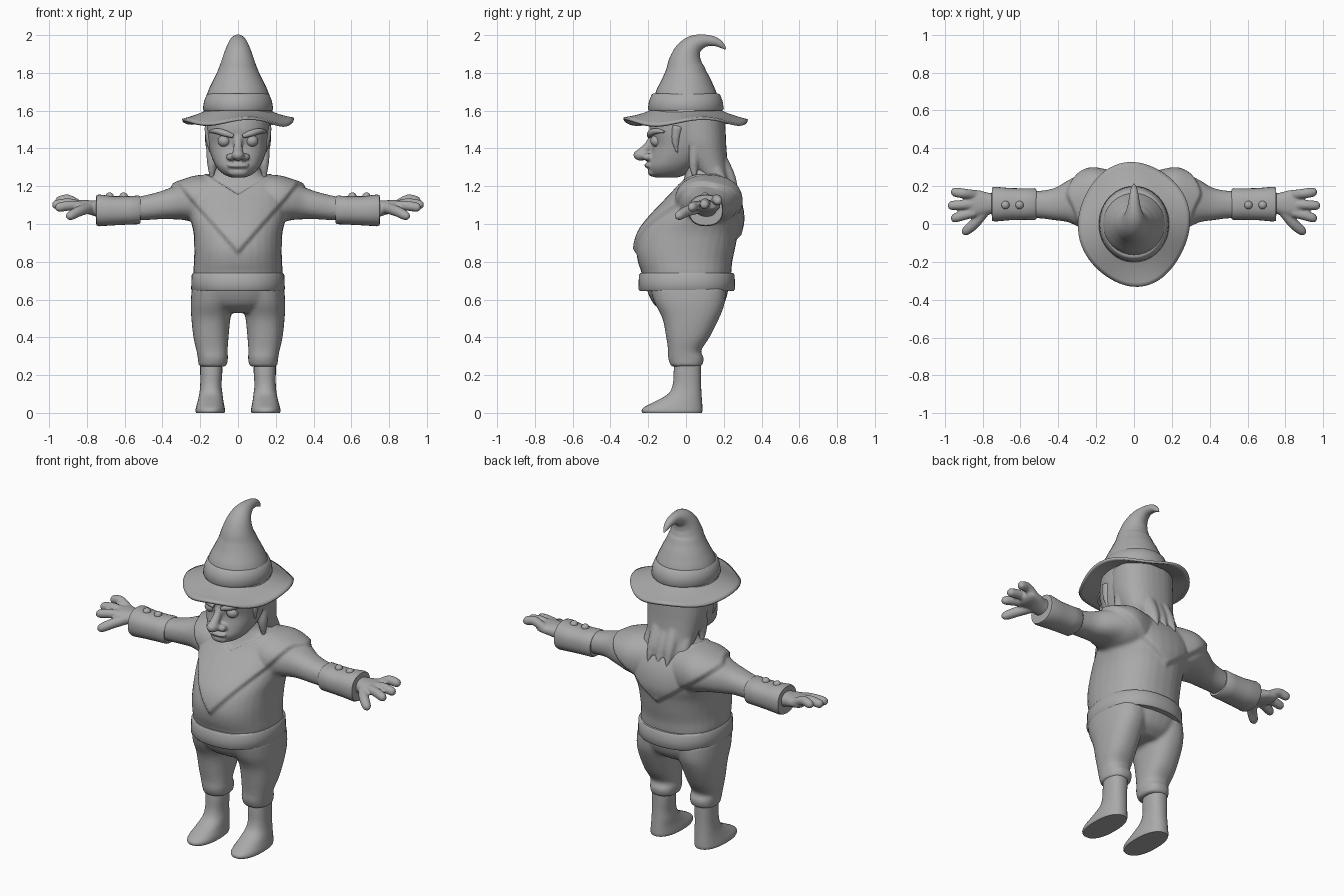
import bpy, bmesh, math
from mathutils import Vector, Matrix

start_cube = bpy.data.objects.get("Cube")
if start_cube:
    bpy.data.objects.remove(start_cube)

clay = bpy.data.materials.new("grey clay")
clay.use_nodes = True
grey = (0.4, 0.4, 0.4, 1)
clay.diffuse_color = grey
for node in clay.node_tree.nodes:
    if node.type == 'BSDF_PRINCIPLED':
        node.inputs["Base Color"].default_value = grey


def smooth_rows(rows, steps):
    """Catmull-Rom interpolation through rows of numbers."""
    if steps == 1:
        return list(rows)
    result = []
    last = len(rows) - 1
    for i in range(last):
        a, b, c, d = (rows[max(0, min(last, i + k))] for k in (-1, 0, 1, 2))
        for step in range(steps):
            t = step / steps
            result.append([q + t / 2 * (r - p + t * (2 * p - 5 * q + 4 * r - s + t * (3 * (q - r) + s - p)))
                           for p, q, r, s in zip(a, b, c, d)])
    result.append(rows[last])
    return result


def skin(bm, rings):
    """Join rings of points with quads and close both ends."""
    loops = [[bm.verts.new(point) for point in ring] for ring in rings]
    count = len(loops[0])
    for low, high in zip(loops, loops[1:]):
        for j in range(count):
            k = (j + 1) % count
            bm.faces.new((low[j], low[k], high[k], high[j]))
    bm.faces.new(loops[0])
    bm.faces.new(loops[-1])


def power(value, exponent):
    return math.copysign(abs(value) ** exponent, value)


def loft(bm, rows, axis='Z', steps=4, sides=32, boxy=0.87):
    """Each row is position along the axis, then low and high limits of both other axes."""
    rings = []
    for pos, u0, u1, v0, v1 in smooth_rows(rows, steps):
        ring = []
        for j in range(sides):
            angle = math.tau * j / sides
            u = (u0 + u1) / 2 + (u1 - u0) / 2 * power(math.cos(angle), boxy)
            v = (v0 + v1) / 2 + (v1 - v0) / 2 * power(math.sin(angle), boxy)
            ring.append((u, v, pos) if axis == 'Z' else (pos, u, v))
        rings.append(ring)
    skin(bm, rings)


def tube(bm, rows, reference, steps=5, sides=16):
    """Each row is a point on the spine and its radius."""
    rows = smooth_rows(rows, steps)
    spine = [Vector(row[:3]) for row in rows]
    rings = []
    for i, row in enumerate(rows):
        along = (spine[min(i + 1, len(rows) - 1)] - spine[max(i - 1, 0)]).normalized()
        side = Vector(reference)
        side = (side - along * side.dot(along)).normalized()
        other = along.cross(side)
        rings.append([spine[i] + row[3] * (side * math.cos(math.tau * j / sides)
                      + other * math.sin(math.tau * j / sides)) for j in range(sides)])
    skin(bm, rings)


def ball(bm, centre, size, tilt=0):
    matrix = Matrix.Translation(centre) @ Matrix.Rotation(tilt, 4, 'Y') @ Matrix.Diagonal((*size, 1))
    bmesh.ops.create_uvsphere(bm, u_segments=20, v_segments=12, radius=1, matrix=matrix)


def mirror(bm):
    """Copy everything built so far to the other side."""
    copy = bmesh.ops.duplicate(bm, geom=bm.verts[:] + bm.edges[:] + bm.faces[:])["geom"]
    for item in copy:
        if isinstance(item, bmesh.types.BMVert):
            item.co.x *= -1


def finish(name, bm, voxel=0, relax=4):
    """Make the object; a voxel size fuses its pieces into one soft skin."""
    bmesh.ops.recalc_face_normals(bm, faces=bm.faces[:])
    mesh = bpy.data.meshes.new(name)
    bm.to_mesh(mesh)
    bm.free()
    mesh.materials.append(clay)
    mesh.shade_smooth()
    mesh.set_sharp_from_angle(angle=math.radians(50))
    obj = bpy.data.objects.new(name, mesh)
    bpy.context.scene.collection.objects.link(obj)
    if voxel:
        fuse = obj.modifiers.new("fuse", 'REMESH')
        fuse.mode = 'VOXEL'
        fuse.voxel_size = voxel
        fuse.use_smooth_shade = True
        soften = obj.modifiers.new("soften", 'SMOOTH')
        soften.iterations = relax
    return obj


def ramp(value, low, high):
    t = max(0, min(1, (value - low) / (high - low)))
    return t * t * (3 - 2 * t)


# Torso, neck and arms in one skin
bm = bmesh.new()
loft(bm, [(.05, -.02, .24, .98, 1.24), (.2, -.04, .28, 1, 1.24), (.28, -.02, .265, 1.02, 1.22),
          (.35, .01, .23, 1.025, 1.195), (.42, .02, .19, 1.025, 1.17), (.5, .03, .175, 1.02, 1.15),
          (.56, .03, .175, 1.02, 1.14)], 'X')
mirror(bm)
loft(bm, [(z, -w, w, y0, y1) for z, w, y0, y1 in (
    (.67, .23, -.225, .23), (.74, .237, -.235, .24), (.8, .233, -.255, .245), (.87, .232, -.262, .26),
    (.95, .235, -.24, .275), (1.02, .25, -.19, .29), (1.1, .26, -.115, .28), (1.17, .25, -.05, .25),
    (1.23, .19, -.015, .21), (1.28, .125, -.005, .195), (1.4, .11, 0, .18))])
body = finish("body_and_arms", bm, voxel=.011)

# Poncho: raise the upper body between a V hem, a V collar and the sleeve ends
graph = bpy.context.evaluated_depsgraph_get()
skin_mesh = bpy.data.meshes.new_from_object(body.evaluated_get(graph))
body.modifiers.clear()
body.data = skin_mesh
normals = [v.normal.copy() for v in skin_mesh.vertices]
for v, normal in zip(skin_mesh.vertices, normals):
    x, y, z = abs(v.co.x), v.co.y, v.co.z
    back = ramp(y, .05, .17)
    hem = (.83 + 1.15 * x) * (1 - back) + (.91 + .75 * x) * back
    collar = (1.14 + .65 * x) * (1 - back) + (1.22 + .2 * x) * back
    cover = ramp(z, hem, hem + .035) * (1 - ramp(z, collar, collar + .02)) * (1 - ramp(x, .36, .38))
    v.co += normal * .02 * cover

# Belt
bm = bmesh.new()
loft(bm, [(z, -w, w, -w - .004, w + .012) for z, w in (
    (.645, .215), (.645, .24), (.655, .248), (.69, .247), (.73, .245), (.74, .238), (.742, .21))], steps=1, sides=48)
finish("belt", bm)

# Trousers
bm = bmesh.new()
loft(bm, [(.66, .01, .245, -.19, .21), (.58, .025, .25, -.165, .205), (.5, .04, .247, -.125, .175),
          (.4, .05, .236, -.105, .125), (.33, .055, .22, -.095, .08), (.29, .053, .213, -.095, .095),
          (.245, .06, .208, -.08, .085)])
mirror(bm)
loft(bm, [(.7, -.235, .235, -.22, .225), (.63, -.24, .24, -.2, .22), (.57, -.2, .2, -.165, .195),
          (.53, -.13, .13, -.1, .14)])
finish("trousers", bm, voxel=.011)

# Boots
bm = bmesh.new()
loft(bm, [(.28, .085, .2, -.06, .08), (.22, .083, .2, -.065, .08), (.15, .087, .2, -.07, .08),
          (.1, .082, .205, -.095, .082), (.06, .077, .214, -.165, .085), (.03, .071, .222, -.222, .087),
          (.012, .069, .225, -.235, .087), (0, .072, .222, -.23, .084)])
mirror(bm)
finish("boots", bm)

# Cuffs with studs
bm = bmesh.new()
loft(bm, [(x, .105 - r - .008, .105 + r + .008, z - r, z + r) for x, z, r in (
    (.518, 1.075, .05), (.515, 1.075, .069), (.525, 1.075, .076), (.58, 1.072, .075), (.66, 1.07, .077),
    (.735, 1.072, .084), (.75, 1.073, .08), (.752, 1.073, .05))], 'X', steps=1)
mirror(bm)
finish("cuffs", bm)
bm = bmesh.new()
for x in (.605, .68):
    ball(bm, (x, .1, 1.147), (.022, .022, .02))
mirror(bm)
finish("cuff_studs", bm)

# Hands with three fingers and a thumb
bm = bmesh.new()
loft(bm, [(.72, .06, .16, 1.03, 1.125), (.77, .05, .165, 1.045, 1.125), (.82, .04, .178, 1.06, 1.127),
          (.87, .045, .18, 1.07, 1.125), (.89, .07, .16, 1.085, 1.11)], 'X')
for base, tip, height in ((.155, .168, 1.122), (.105, .098, 1.102), (.06, .032, 1.088)):
    reach = .985 - abs(tip - .1) * .25
    tube(bm, [(.84, base, 1.1, .024), (.9, (base + tip) / 2, height + .008, .026),
              (reach - .02, tip, height, .024), (reach - .004, tip, height - .002, .013),
              (reach, tip, height - .002, .002)], (0, 0, 1))
tube(bm, [(.79, .07, 1.085, .03), (.84, .005, 1.068, .028), (.885, -.035, 1.045, .025),
          (.9, -.05, 1.036, .014), (.903, -.054, 1.034, .002)], (0, 0, 1))
mirror(bm)
finish("hands", bm, voxel=.007, relax=2)

# Head with nose, lips and cheeks
bm = bmesh.new()
loft(bm, [(z, -w, w, y0, y1) for z, w, y0, y1 in (
    (1.245, .03, -.16, -.05), (1.262, .075, -.185, 0), (1.3, .113, -.2, .05), (1.35, .138, -.19, .1),
    (1.42, .158, -.178, .15), (1.5, .168, -.195, .18), (1.6, .168, -.18, .18))])
tube(bm, [(0, -.165, 1.48, .022), (0, -.195, 1.42, .023), (0, -.235, 1.375, .028)], (1, 0, 0))
ball(bm, (0, -.238, 1.365), (.034, .042, .03))
ball(bm, (0, -.2, 1.31), (.06, .022, .014))
ball(bm, (0, -.175, 1.275), (.055, .028, .025))
for side in (-1, 1):
    ball(bm, (side * .038, -.205, 1.355), (.026, .028, .02))
finish("head", bm, voxel=.008, relax=3)

bm = bmesh.new()
ball(bm, (.073, -.155, 1.44), (.034, .034, .032))
mirror(bm)
finish("eyes", bm)
bm = bmesh.new()
tube(bm, [(.025, -.195, 1.464, .01), (.07, -.188, 1.48, .017), (.115, -.158, 1.492, .015),
          (.15, -.115, 1.488, .005)], (0, 0, 1))
mirror(bm)
finish("eyebrows", bm)

# Hair with loose locks at the nape and in front of the ears
bm = bmesh.new()
for x, y, tip in ((.055, .25, 1.15), (.115, .2, 1.17)):
    tube(bm, [(x * .9, y - .07, 1.34, .04), (x, y - .02, 1.24, .035), (x * 1.15, y + .025, tip, .006)], (1, 0, 0))
tube(bm, [(.14, .05, 1.42, .03), (.138, .04, 1.32, .026), (.14, .05, 1.22, .005)], (1, 0, 0))
tube(bm, [(.15, -.045, 1.52, .03), (.148, -.055, 1.44, .022), (.146, -.045, 1.37, .004)], (1, 0, 0))
mirror(bm)
tube(bm, [(0, .17, 1.34, .045), (0, .22, 1.24, .04), (0, .275, 1.15, .006)], (1, 0, 0))
loft(bm, [(z, -w, w, y0, y1) for z, w, y0, y1 in (
    (1.58, .176, -.07, .205), (1.45, .175, -.065, .212), (1.39, .167, -.035, .215), (1.3, .15, .03, .225),
    (1.23, .137, .09, .245), (1.19, .115, .15, .262))])
finish("hair", bm, voxel=.009, relax=2)

# Hat crown with its bent tip, band and wavy brim
bm = bmesh.new()
tube(bm, [(0, 0, 1.59, .185), (0, 0, 1.69, .163), (0, 0, 1.75, .137), (0, -.002, 1.81, .108),
          (0, -.002, 1.86, .089), (0, .012, 1.91, .071), (0, .045, 1.95, .052), (0, .1, 1.97, .033),
          (0, .155, 1.965, .024), (0, .19, 1.945, .015), (0, .21, 1.925, .004)], (1, 0, 0), sides=32)
finish("hat_crown", bm)
bm = bmesh.new()
loft(bm, [(z, -w, w, -w - .016, w + .014) for z, w in (
    (1.6, .16), (1.6, .18), (1.61, .186), (1.65, .18), (1.685, .166), (1.69, .158), (1.69, .14))],
    steps=1, sides=48, boxy=1)
finish("hat_band", bm)

bm = bmesh.new()
rings, sides, levels = [], 72, 8
for level in range(levels + 1):
    t = level / levels
    ring = []
    for j in range(sides):
        angle = math.tau * j / sides
        wave = math.sin(4 * angle + .6) + .4 * math.sin(3 * angle)
        radius = .14 + t * (.16 + .006 * wave)
        z = 1.615 - .075 * t ** .8 + .014 * t * t * wave
        ring.append(bm.verts.new((radius * math.cos(angle) * .97, radius * math.sin(angle) * 1.08, z)))
    rings.append(ring)
for inner, outer in zip(rings, rings[1:]):
    for j in range(sides):
        k = (j + 1) % sides
        bm.faces.new((inner[j], outer[j], outer[k], inner[k]))
brim = finish("hat_brim", bm)
thick = brim.modifiers.new("thickness", 'SOLIDIFY')
thick.thickness = .014
thick.offset = 0
